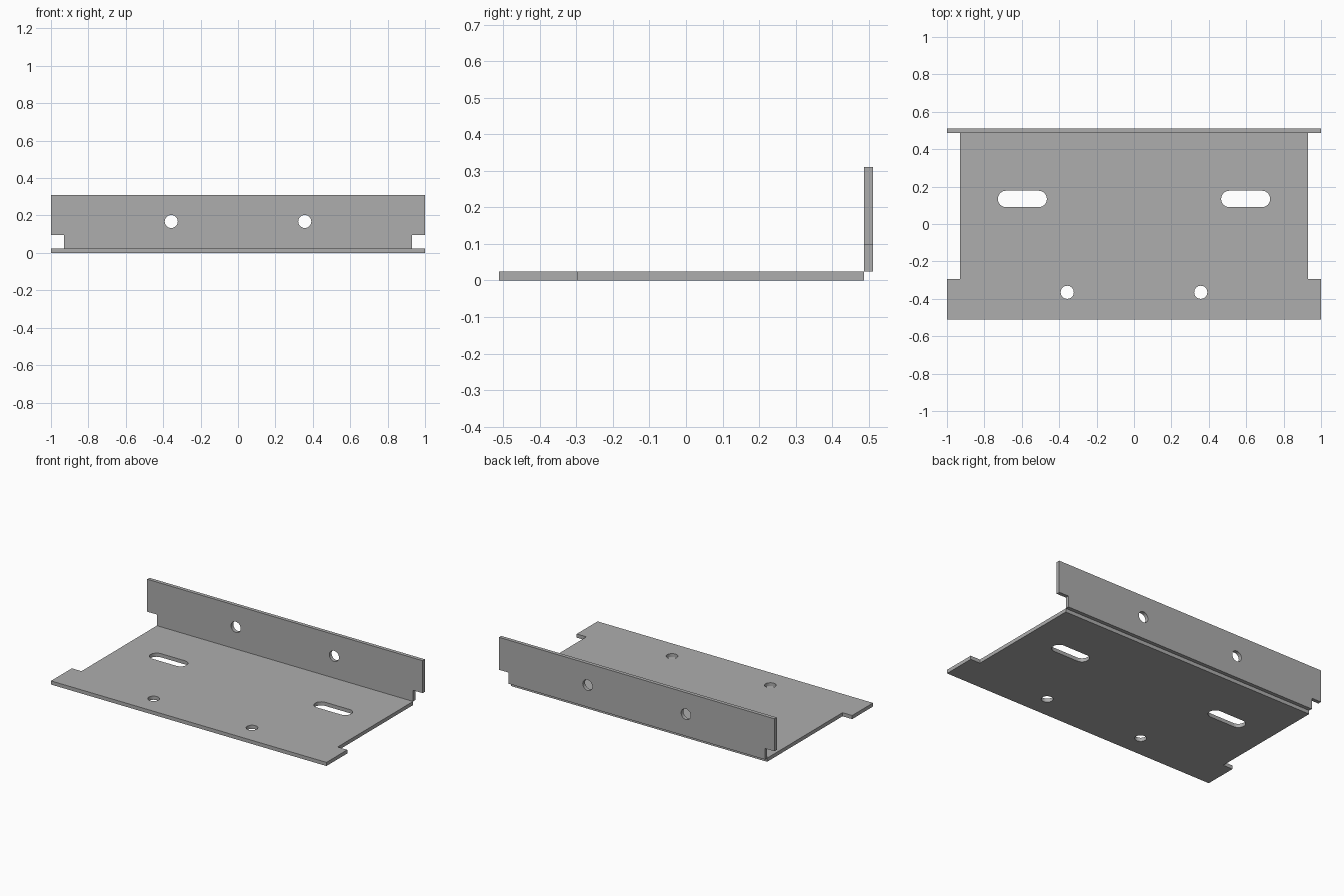
import bpy
import bmesh
from math import cos, sin, pi
from mathutils import Matrix, Vector

cube = bpy.data.objects.get("Cube")
if cube:
    bpy.data.objects.remove(cube, do_unlink=True)

# Sheet metal dimensions
THICK = 0.024
HALF_DEPTH = 0.511
BEND_Y = HALF_DEPTH - THICK
TOP_Z = 0.31
NECK_X = 0.93
HOLE_X = 0.357
HOLE_R = 0.035

grey = bpy.data.materials.new("Grey metal")
grey.use_nodes = True
colour = (0.42, 0.42, 0.42, 1)
grey.diffuse_color = colour
grey.node_tree.nodes["Principled BSDF"].inputs["Base Color"].default_value = colour


def mirrored(half):
    """Close a right-hand profile across x = 0."""
    return half + [(-x, y) for x, y in reversed(half)]


def slot(cx, cy, radius, half_straight=0.0, steps=16):
    """Round hole, or a round-ended slot when half_straight is set."""
    points = []
    for side in (1, -1):
        for i in range(steps + (1 if half_straight else 0)):
            a = pi * i / steps - pi / 2
            points.append((cx + side * (half_straight + radius * cos(a)),
                           cy + side * radius * sin(a)))
    return points


def make_plate(name, loops, matrix):
    """Fill an outline with holes, extrude it to sheet thickness and place it."""
    bm = bmesh.new()
    for loop in loops:
        verts = [bm.verts.new((x, y, 0)) for x, y in loop]
        for i, v in enumerate(verts):
            bm.edges.new((v, verts[i - 1]))
    bmesh.ops.triangle_fill(bm, edges=bm.edges[:], use_beauty=True,
                            normal=Vector((0, 0, 1)))
    extruded = bmesh.ops.extrude_face_region(bm, geom=bm.faces[:],
                                             use_keep_orig=True)["geom"]
    top = [g for g in extruded if isinstance(g, bmesh.types.BMVert)]
    bmesh.ops.translate(bm, verts=top, vec=(0, 0, THICK))
    bmesh.ops.transform(bm, matrix=matrix, verts=bm.verts[:])
    bmesh.ops.recalc_face_normals(bm, faces=bm.faces[:])
    mesh = bpy.data.meshes.new(name)
    bm.to_mesh(mesh)
    bm.free()
    mesh.materials.append(grey)
    obj = bpy.data.objects.new(name, mesh)
    bpy.context.collection.objects.link(obj)
    obj.select_set(True)
    bpy.context.view_layer.objects.active = obj


bpy.ops.object.select_all(action="DESELECT")

# Base plate with front ears, two round holes and two slots
base = [mirrored([(1, -HALF_DEPTH), (1, -0.295), (NECK_X, -0.295), (NECK_X, BEND_Y)])]
for s in (1, -1):
    base.append(slot(s * HOLE_X, -0.365, HOLE_R))
    base.append(slot(s * 0.597, 0.134, 0.044, 0.087))
make_plate("base_plate", base, Matrix.Identity(4))

# Upright back flange with lower corner notches and two round holes
flange = [mirrored([(NECK_X, THICK), (NECK_X, 0.097), (1, 0.097), (1, TOP_Z)])]
for s in (1, -1):
    flange.append(slot(s * HOLE_X, 0.168, HOLE_R))
make_plate("back_flange", flange,
           Matrix.Translation((0, HALF_DEPTH, 0)) @ Matrix.Rotation(pi / 2, 4, "X"))

# Smooth hole walls, keep sheet edges crisp
bpy.ops.object.shade_smooth_by_angle(angle=pi / 6)
